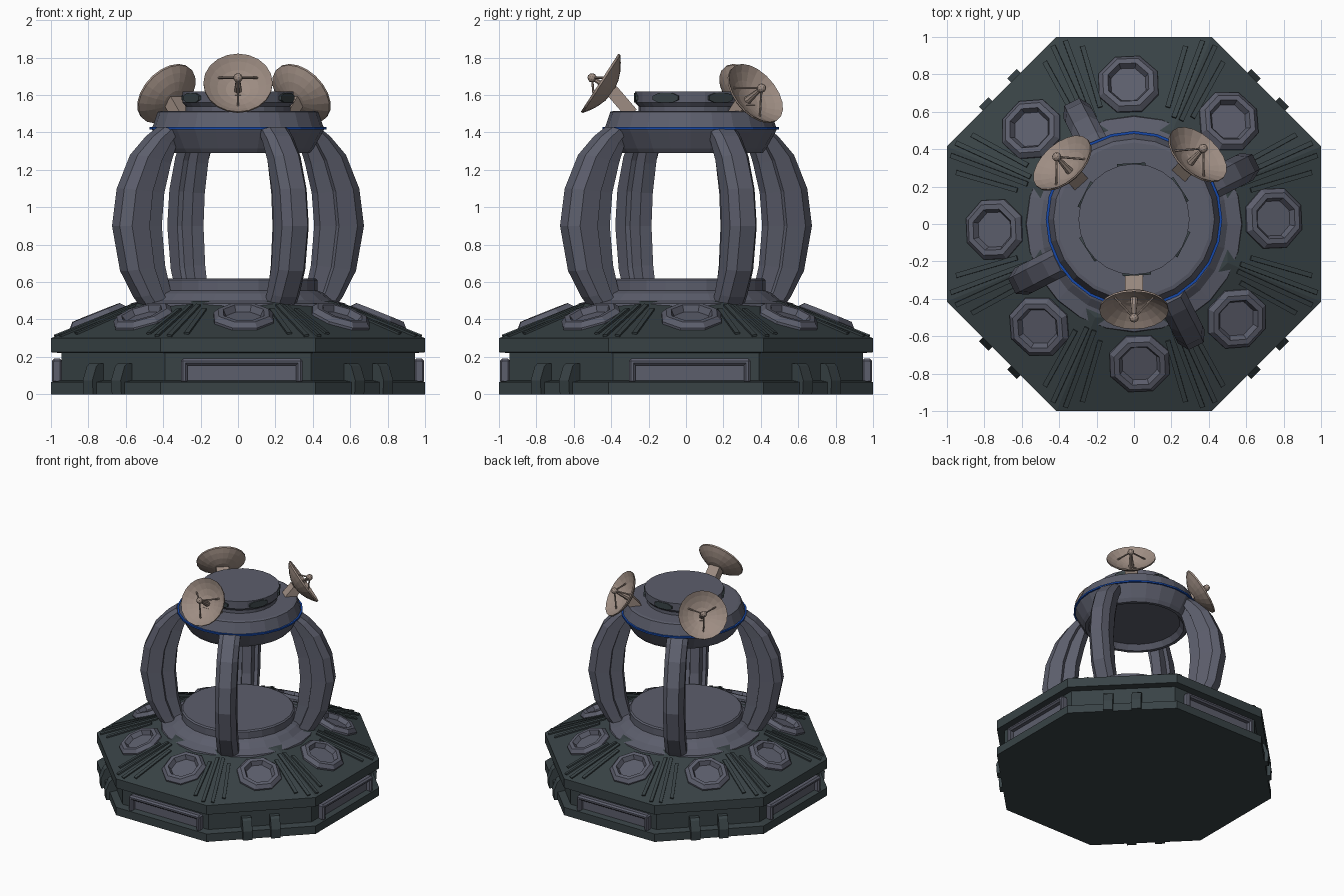
import bpy, bmesh, math
from math import sin, cos, pi, radians
from mathutils import Matrix, Vector

if "Cube" in bpy.data.objects:
    bpy.data.objects.remove(bpy.data.objects["Cube"])


def material(name, col):
    m = bpy.data.materials.new(name)
    m.diffuse_color = (*col, 1)
    m.use_nodes = True
    m.node_tree.nodes["Principled BSDF"].inputs["Base Color"].default_value = m.diffuse_color
    return m


DARK = material("dark slate", (0.040, 0.055, 0.060))
GREY = material("violet grey", (0.107, 0.112, 0.150))
TAN = material("tan metal", (0.34, 0.265, 0.225))
BLUE = material("blue glow", (0.008, 0.065, 0.40))
I = Matrix.Identity(4)


def finish(bm, name, mat, mtx=I):
    bmesh.ops.transform(bm, matrix=mtx, verts=bm.verts)
    bmesh.ops.recalc_face_normals(bm, faces=bm.faces)
    me = bpy.data.meshes.new(name)
    bm.to_mesh(me)
    bm.free()
    me.materials.append(mat)
    ob = bpy.data.objects.new(name, me)
    bpy.context.collection.objects.link(ob)
    return ob


def skin(name, rings, mat, mtx=I, closed=False):
    """Bridge equal-sized rings of points, capping the ends unless closed."""
    bm = bmesh.new()
    vs = [[bm.verts.new(p) for p in r] for r in rings]
    n = len(vs[0])
    for a, b in zip(vs, vs[1:] + ([vs[0]] if closed else [])):
        for i in range(n):
            j = (i + 1) % n
            bm.faces.new((a[i], a[j], b[j], b[i]))
    if not closed:
        bm.faces.new(vs[0])
        bm.faces.new(vs[-1])
    return finish(bm, name, mat, mtx)


def lathe(name, profile, n, mat, mtx=I, phase=0.0, closed=False):
    rings = [[(r * cos(phase + 2 * pi * i / n), r * sin(phase + 2 * pi * i / n), z)
              for i in range(n)] for r, z in profile]
    return skin(name, rings, mat, mtx, closed)


def octagon(name, profile, mat, mtx=I):
    """Lathe with eight sides; radii are measured to the flats."""
    return lathe(name, [(r / cos(pi / 8), z) for r, z in profile], 8, mat, mtx, pi / 8)


def box(name, centre, size, mat, mtx=I, bevel=0.0):
    bm = bmesh.new()
    bmesh.ops.create_cube(bm, size=1)
    bmesh.ops.scale(bm, vec=size, verts=bm.verts)
    if bevel:
        bmesh.ops.bevel(bm, geom=bm.edges[:], offset=bevel, segments=1, affect='EDGES')
    return finish(bm, name, mat, mtx @ Matrix.Translation(centre))


def rod(name, a, b, r1, r2, n, mat, mtx=I):
    a, b = Vector(a), Vector(b)
    q = (b - a).to_track_quat('Z', 'Y').to_matrix().to_4x4()
    return lathe(name, [(r1, 0), (r2, (b - a).length)], n, mat,
                 mtx @ Matrix.Translation(a) @ q, pi / n)


def turn(deg):
    return Matrix.Rotation(radians(deg), 4, 'Z')


# Octagonal base with recessed wall and sloping roof
octagon("base_body", [(1, 0), (1, 0.065), (0.945, 0.075), (0.945, 0.22), (1, 0.225),
                      (1, 0.30), (0.5, 0.50)], DARK)
slope = math.atan2(0.2, 0.5)

for k in range(8):
    # Crater-like octagonal cup on each roof panel
    tilt = Matrix.Rotation(slope, 4, 'Y')
    at = turn(45 * k + 2.3) @ Matrix.Translation((0.745, 0, 0.402)) @ tilt
    octagon("roof_cup", [(0.16, -0.03), (0.158, 0.012), (0.135, 0.038), (0.108, 0.038),
                         (0.092, 0.004)], GREY, at)
    # Raised strips running up beside the ridges
    for s in (-1, 1):
        for f, r0, r1 in ((0.375, 0.56, 0.985), (0.29, 0.62, 0.95)):
            m = (r0 + r1) / 2
            at = (turn(45 * k) @ Matrix.Translation((m, s * f * m, 0.7 - 0.4 * m))
                  @ tilt @ turn(s * math.degrees(math.atan(f * cos(slope)))))
            box("roof_strip", (0, 0, 0), ((r1 - r0) * 1.1, 0.026, 0.022), DARK, at)
    if k % 2 == 0:
        # Framed panel on the straight sides
        side = turn(45 * k)
        box("wall_panel", (0.948, 0.02, 0.12), (0.014, 0.60, 0.10), GREY, side)
        box("frame_top", (0.968, 0.02, 0.173), (0.055, 0.65, 0.036), GREY, side, 0.012)
        for s in (-1, 1):
            box("frame_post", (0.968, 0.02 + s * 0.308, 0.122), (0.055, 0.034, 0.12), GREY,
                side, 0.01)
    else:
        # Pair of clamps on the diagonal sides
        for s in (-1, 1):
            side = turn(45 * k) @ Matrix.Translation((0, s * 0.107, 0))
            rings = [[(x, y, z) for x, z in ((0.93, 0.0), (1.025, 0.0), (1.03, 0.075),
                                             (1.0, 0.15), (0.98, 0.165), (0.93, 0.165))]
                     for y in (-0.036, 0.036)]
            skin("side_clamp", rings, DARK, side)

# Round pedestal
lathe("pedestal", [(0.585, 0.44), (0.575, 0.485), (0.50, 0.505), (0.46, 0.54),
                   (0.425, 0.555), (0.425, 0.61), (0.415, 0.62)], 24, GREY)

# Four bowed arms: (z, inner radius, outer radius)
path = [(0.45, 0.40, 0.55), (0.52, 0.425, 0.605), (0.66, 0.455, 0.685), (0.90, 0.475, 0.733),
        (1.10, 0.46, 0.705), (1.28, 0.42, 0.625), (1.38, 0.39, 0.53), (1.43, 0.37, 0.46)]
# Cross-section: (fraction from inner to outer, half width)
half = [(0, 0.035), (0.35, 0.048), (0.36, 0.075), (0.78, 0.08), (1, 0.045)]
section = half + [(f, -w) for f, w in reversed(half)]
for k in range(4):
    rings = [[(a + (b - a) * f, w, z + (0.9 - z) * 0.12 * (1 - f)) for f, w in section]
             for z, a, b in path]
    skin("arm", rings, GREY, turn(27 + 90 * k))

# Upper ring, glowing band and cap
up = Matrix.Translation((0, 0.025, 0))
lathe("upper_ring", [(0.33, 1.33), (0.36, 1.29), (0.385, 1.29), (0.405, 1.315), (0.455, 1.405),
                     (0.462, 1.42), (0.455, 1.435), (0.43, 1.51), (0.41, 1.515)], 24, GREY, up)
lathe("glow_band", [(0.458, 1.415), (0.472, 1.415), (0.472, 1.428), (0.458, 1.428)], 24, BLUE,
      up, closed=True)
lathe("cap", [(0.28, 1.50), (0.28, 1.54), (0.297, 1.56), (0.297, 1.62)], 24, GREY, up)
for k in range(6):
    rings = [[(x, 0.082 * cos(t) * (1 if abs(cos(t)) > 0.5 else 1.3),
               1.585 + 0.028 * sin(t)) for t in [pi / 8 + i * pi / 4 for i in range(8)]]
             for x in (0.27, 0.3)]
    skin("cap_slot", rings, DARK, up @ turn(-27 + 60 * k))

# Three dishes facing outwards and up
for azim, centre in ((270, (0, -0.46, 1.665)), (132, (-0.385, 0.328, 1.61)),
                     (48, (0.342, 0.373, 1.61))):
    n = Vector((0.84 * cos(radians(azim)), 0.84 * sin(radians(azim)), 0.543)).normalized()
    side = Vector((0, 0, 1)).cross(n).normalized()
    rot = Matrix((side, n.cross(side), n)).transposed().to_4x4()
    at = Matrix.Translation(centre) @ rot
    R, D = 0.185, 0.075
    steps = [0.08, 0.35, 0.6, 0.82, 1.0]
    bowl = [(R * s, D * (s * s - 1) - 0.010) for s in steps]
    bowl += [(R * s, D * (s * s - 1) + 0.002) for s in reversed(steps)]
    lathe("dish", bowl, 20, TAN, at)
    # Feed horn on a stalk with three struts
    rod("feed_stalk", (0, 0, -D), (0, 0, 0.05), 0.022, 0.010, 8, TAN, at)
    bm = bmesh.new()
    bmesh.ops.create_icosphere(bm, subdivisions=2, radius=0.025)
    finish(bm, "feed_ball", TAN, at @ Matrix.Translation((0, 0, 0.05)))
    for a in (30, 150, 270):
        p = (0.12 * cos(radians(a)), 0.12 * sin(radians(a)), -0.043)
        rod("feed_strut", p, (0, 0, 0.05), 0.006, 0.006, 6, TAN, at)
    # Slanted post from the ring to the back of the dish
    c = Vector(centre)
    out = Vector((cos(radians(azim)), sin(radians(azim)), 0))
    top = c - n * 0.075
    foot = c - out * 0.17
    foot.z = c.z - 0.165
    d = (top - foot).normalized()
    t = out.cross(Vector((0, 0, 1)))
    b = d.cross(t)
    rings = [[p + t * i * 0.047 + b * j * 0.035 for i, j in ((-1, -1), (1, -1), (1, 1), (-1, 1))]
             for p in (foot, top)]
    skin("dish_post", rings, TAN)
